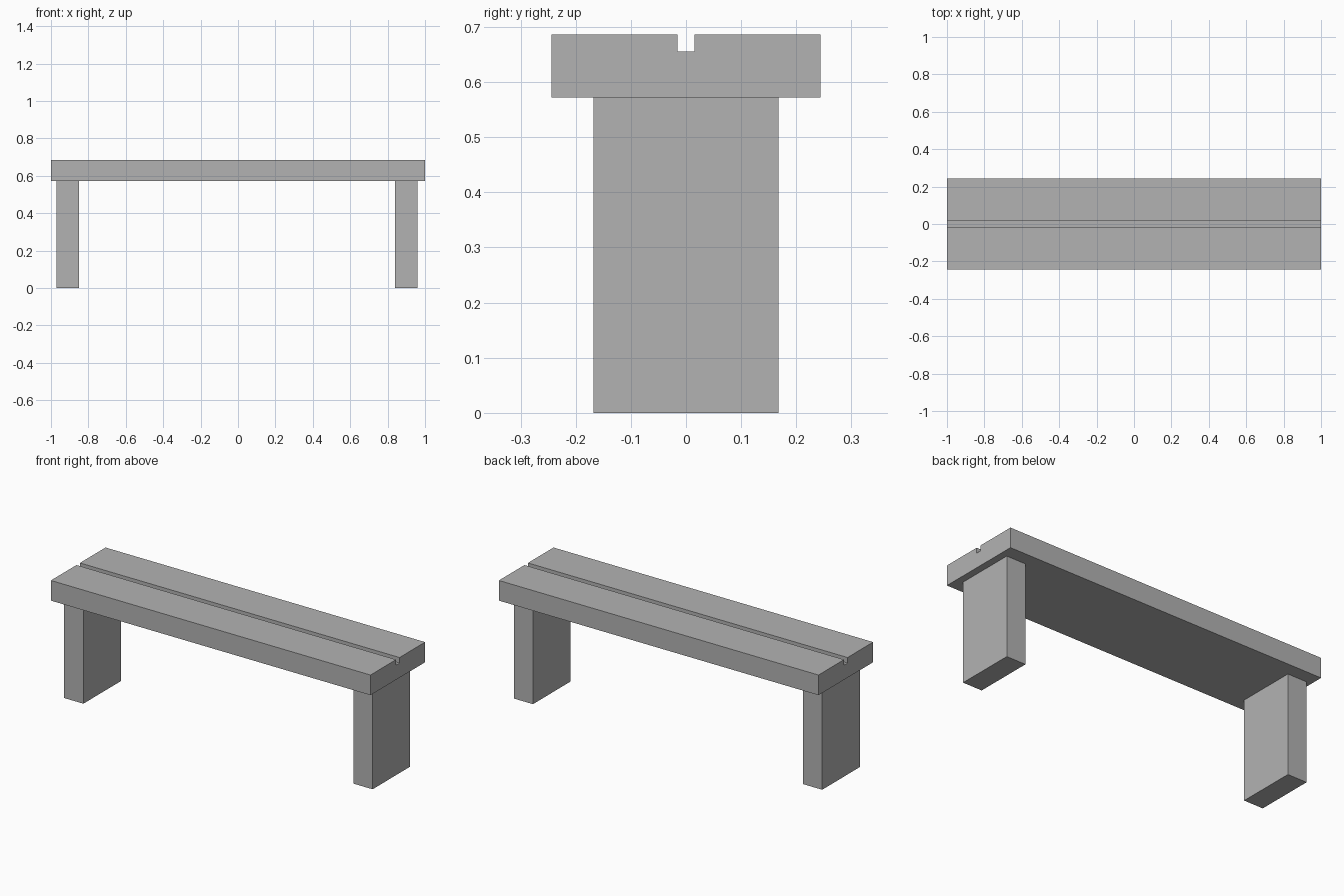
import bpy
import bmesh
from mathutils import Vector

cube = bpy.data.objects.get("Cube")
if cube:
    bpy.data.objects.remove(cube, do_unlink=True)

# Single flat grey
grey = bpy.data.materials.new("plain grey")
grey.use_nodes = True
colour = (0.45, 0.45, 0.45, 1)
grey.diffuse_color = colour
grey.node_tree.nodes["Principled BSDF"].inputs["Base Color"].default_value = colour


def extrude_profile(name, profile, x0, x1):
    """Extrude a (y, z) outline along x into a solid."""
    bm = bmesh.new()
    face = bm.faces.new([bm.verts.new((x0, y, z)) for y, z in profile])
    result = bmesh.ops.extrude_face_region(bm, geom=[face], use_keep_orig=True)
    moved = [v for v in result["geom"] if isinstance(v, bmesh.types.BMVert)]
    bmesh.ops.translate(bm, verts=moved, vec=Vector((x1 - x0, 0, 0)))
    bmesh.ops.recalc_face_normals(bm, faces=bm.faces)
    mesh = bpy.data.meshes.new(name)
    bm.to_mesh(mesh)
    bm.free()
    mesh.materials.append(grey)
    obj = bpy.data.objects.new(name, mesh)
    bpy.context.collection.objects.link(obj)
    return obj


seat_bottom, seat_top, groove_floor = 0.572, 0.686, 0.655
seat_half, groove_half, leg_half = 0.244, 0.0155, 0.168

# Seat plank with a groove along its length
half = [(seat_half, seat_bottom), (seat_half, seat_top),
        (groove_half, seat_top), (groove_half, groove_floor)]
outline = half + [(-y, z) for y, z in reversed(half)]
extrude_profile("seat", outline, -1, 1)

# Slab legs
leg_outline = [(-leg_half, 0), (leg_half, 0),
               (leg_half, seat_bottom), (-leg_half, seat_bottom)]
for name, x in (("right_leg", -0.97), ("left_leg", 0.84)):
    extrude_profile(name, leg_outline, x, x + 0.12)
